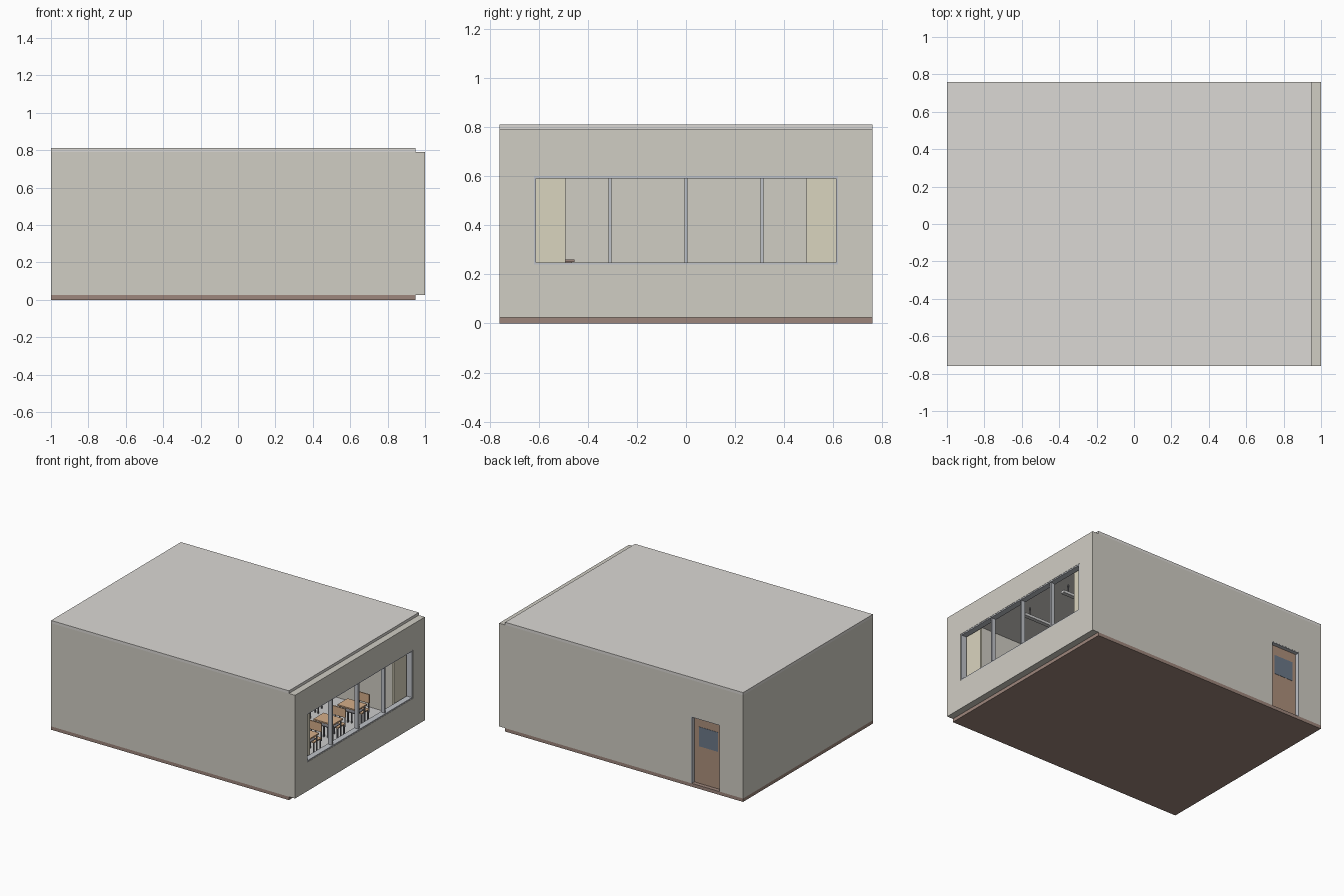
import bpy, bmesh
from mathutils import Matrix, Vector

if "Cube" in bpy.data.objects:
    bpy.data.objects.remove(bpy.data.objects["Cube"])


def mat(name, r, g, b):
    m = bpy.data.materials.new(name)
    m.diffuse_color = (r, g, b, 1)
    m.use_nodes = True
    m.node_tree.nodes["Principled BSDF"].inputs["Base Color"].default_value = m.diffuse_color
    return m


WALL = mat("plaster", 0.63, 0.61, 0.55)
ROOF = mat("roof_grey", 0.71, 0.69, 0.66)
BASE = mat("dark_brown", 0.34, 0.24, 0.20)
FLOOR = mat("light_floor", 0.80, 0.80, 0.78)
FRAME = mat("frame_grey", 0.52, 0.54, 0.58)
CLOTH = mat("cream_cloth", 0.70, 0.66, 0.52)
DOOR = mat("door_brown", 0.42, 0.28, 0.20)
GLASS = mat("dark_glass", 0.15, 0.19, 0.25)
WOOD = mat("wood", 0.66, 0.42, 0.25)
METAL = mat("dark_metal", 0.20, 0.20, 0.22)
LAMP = mat("lamp_white", 0.92, 0.92, 0.90)
BOARD = mat("board_green", 0.15, 0.28, 0.22)


def boxes(name, spans, material=None):
    """One object from a list of (x0, x1, y0, y1, z0, z1) boxes."""
    bm = bmesh.new()
    for x0, x1, y0, y1, z0, z1 in spans:
        c = Vector(((x0 + x1) / 2, (y0 + y1) / 2, (z0 + z1) / 2))
        s = Matrix.Diagonal((x1 - x0, y1 - y0, z1 - z0, 1))
        bmesh.ops.create_cube(bm, size=1, matrix=Matrix.Translation(c) @ s)
    me = bpy.data.meshes.new(name)
    bm.to_mesh(me)
    bm.free()
    ob = bpy.data.objects.new(name, me)
    bpy.context.collection.objects.link(ob)
    if material:
        me.materials.append(material)
    return ob


def cut(target, name, span):
    cutter = boxes(name, [span])
    cutter.hide_render = True
    cutter.display_type = 'WIRE'
    mod = target.modifiers.new(name, 'BOOLEAN')
    mod.operation = 'DIFFERENCE'
    mod.solver = 'EXACT'
    mod.object = cutter
    bpy.context.view_layer.objects.active = target
    bpy.ops.object.modifier_apply(modifier=mod.name)
    bpy.data.objects.remove(cutter)


# Building shell: slab, roof and hollow walls with window and door openings
DX0, DX1, DZ = -0.81, -0.574, 0.52
boxes("floor_slab", [(-1, 0.95, -0.76, 0.76, 0, 0.025)], BASE)
boxes("roof", [(-1, 0.95, -0.76, 0.76, 0.79, 0.81)], ROOF)
walls = boxes("walls", [(-1, 1, -0.76, 0.76, 0.025, 0.79)], WALL)
cut(walls, "room_cutter", (-0.95, 0.95, -0.71, 0.71, -0.1, 0.9))
cut(walls, "window_cutter", (0.9, 1.1, -0.62, 0.62, 0.24, 0.6))
cut(walls, "door_cutter", (DX0, DX1, 0.65, 0.85, -0.1, DZ))
boxes("interior_floor", [(-0.95, 0.95, -0.71, 0.71, 0.024, 0.03)], FLOOR)

# Window: outer frame and three mullions
fx0, fx1, t = 0.955, 0.998, 0.009
boxes("window_frame", [
    (fx0, fx1, -0.62, 0.62, 0.24, 0.24 + t), (fx0, fx1, -0.62, 0.62, 0.6 - t, 0.6),
    (fx0, fx1, -0.62, -0.62 + t, 0.24 + t, 0.6 - t),
    (fx0, fx1, 0.62 - t, 0.62, 0.24 + t, 0.6 - t)], FRAME)
boxes("window_mullions", [(0.96, 0.99, y - 0.006, y + 0.006, 0.24 + t, 0.6 - t)
                          for y in (-0.31, 0, 0.31)], FRAME)

# Curtains at both ends of the window
for side, y0 in (("front", -0.66), ("back", 0.49)):
    boxes(side + "_curtain", [(0.92, 0.935, y0, y0 + 0.17, 0.2, 0.65)], CLOTH)

# Recessed door with a glazed panel and a thin lining
boxes("door", [(DX0, DX1, 0.71, 0.73, 0.025, DZ)], DOOR)
boxes("door_glass", [(-0.774, -0.618, 0.708, 0.732, 0.30, 0.444)], GLASS)
boxes("door_lining", [(DX0, DX0 + 0.005, 0.73, 0.759, 0.025, DZ),
                      (DX1 - 0.005, DX1, 0.73, 0.759, 0.025, DZ),
                      (DX0, DX1, 0.73, 0.759, DZ - 0.005, DZ)], FRAME)


def legs(cx, cy, hx, hy, z1, r=0.004):
    return [(cx + i * hx - r, cx + i * hx + r, cy + j * hy - r, cy + j * hy + r, 0.03, z1)
            for i in (-1, 1) for j in (-1, 1)]


# Rows of desks with chairs, pupils facing the front wall
for cx in (0.67, 0.29, -0.09, -0.47):
    for cy in (-0.18, 0.1, 0.38):
        boxes("desk_top", [(cx - 0.08, cx + 0.08, cy - 0.06, cy + 0.06, 0.19, 0.2)], WOOD)
        boxes("desk_frame", legs(cx, cy, 0.068, 0.048, 0.19)
              + [(cx - 0.07, cx + 0.07, cy - 0.05, cy + 0.04, 0.16, 0.165)], METAL)
        sy = cy + 0.09
        boxes("chair_seat", [(cx - 0.048, cx + 0.048, sy - 0.045, sy + 0.045, 0.12, 0.128)], WOOD)
        boxes("chair_back", [(cx - 0.05, cx + 0.05, sy + 0.038, sy + 0.046, 0.17, 0.235)], WOOD)
        boxes("chair_frame", legs(cx, sy, 0.04, 0.038, 0.12)
              + [(cx + i * 0.04 - 0.004, cx + i * 0.04 + 0.004, sy + 0.046, sy + 0.052, 0.1, 0.22)
                 for i in (-1, 1)], METAL)

# Lectern and board at the front of the room
boxes("lectern", [(-0.1, 0.1, -0.55, -0.465, 0.03, 0.25),
                  (-0.11, 0.11, -0.56, -0.455, 0.25, 0.26)], BASE)
boxes("board", [(-0.5, 0.5, -0.71, -0.7, 0.25, 0.55)], BOARD)

# Hanging strip lamps
for cx in (0.56, 0, -0.56):
    for cy in (-0.3, 0.1, 0.5):
        boxes("strip_lamp", [(cx - 0.15, cx + 0.15, cy - 0.015, cy + 0.015, 0.71, 0.73)], LAMP)
        boxes("lamp_rods", [(cx + d - 0.003, cx + d + 0.003, cy - 0.003, cy + 0.003, 0.73, 0.79)
                            for d in (-0.1, 0.1)], METAL)
